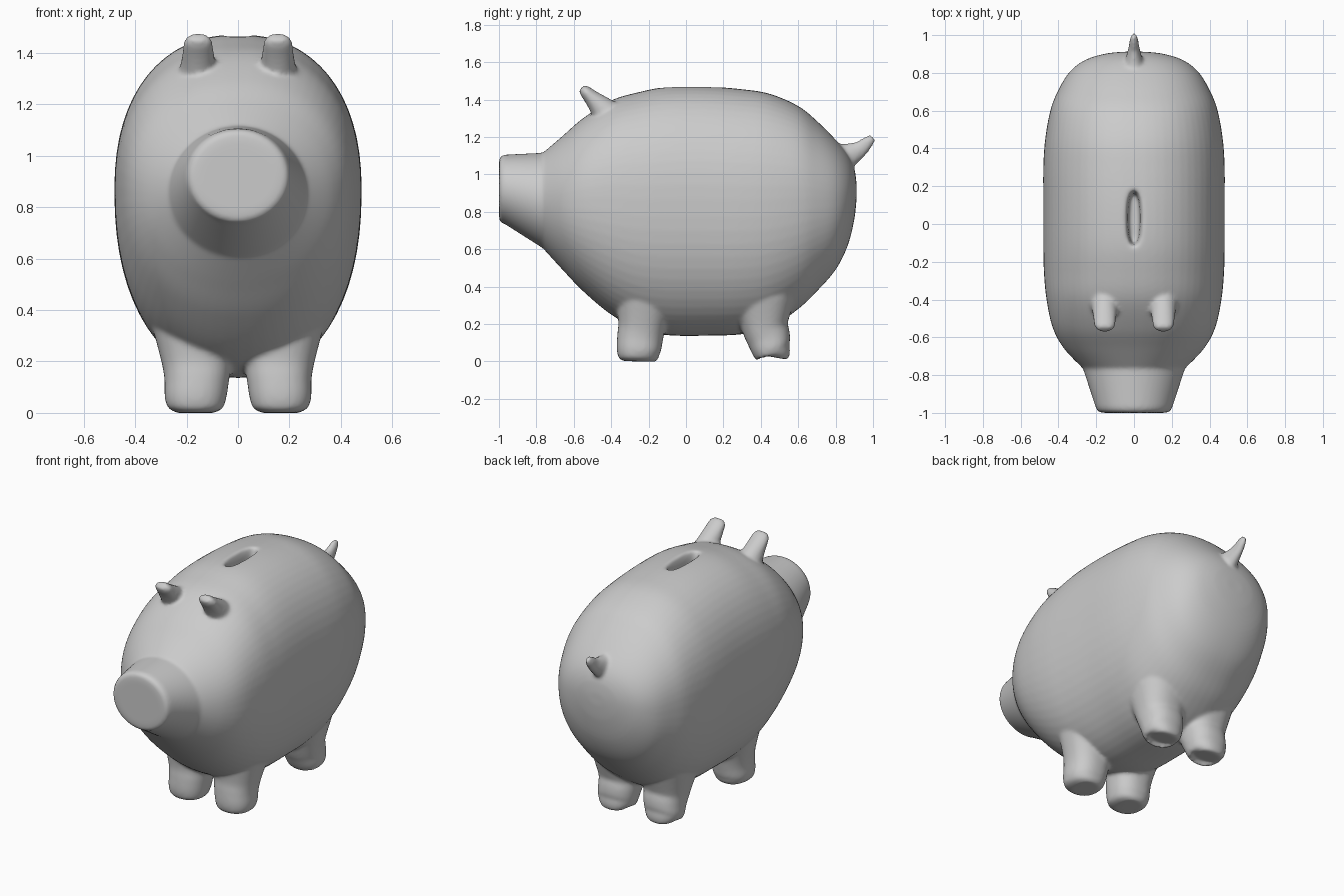
import bpy, bmesh, math
from mathutils import Vector

if "Cube" in bpy.data.objects:
    bpy.data.objects.remove(bpy.data.objects["Cube"])


def oval(t, n):
    """Point on a unit superellipse."""
    c, s = math.cos(t), math.sin(t)
    return (math.copysign(abs(c) ** (2 / n), c), math.copysign(abs(s) ** (2 / n), s))


def loft(name, rings):
    """Closed skin through rings of equal point count."""
    bm = bmesh.new()
    loops = [[bm.verts.new(p) for p in ring] for ring in rings]
    k = len(loops[0])
    for a, b in zip(loops, loops[1:]):
        for i in range(k):
            bm.faces.new((a[i], a[(i + 1) % k], b[(i + 1) % k], b[i]))
    bm.faces.new(loops[0])
    bm.faces.new(loops[-1])
    bmesh.ops.recalc_face_normals(bm, faces=bm.faces)
    me = bpy.data.meshes.new(name)
    bm.to_mesh(me)
    bm.free()
    ob = bpy.data.objects.new(name, me)
    bpy.context.collection.objects.link(ob)
    return ob


def spline(rows, steps=6):
    """Catmull-Rom interpolation of rows of numbers."""
    out = []
    for i in range(len(rows) - 1):
        p0, p1, p2 = rows[max(i - 1, 0)], rows[i], rows[i + 1]
        p3 = rows[min(i + 2, len(rows) - 1)]
        for s in range(steps):
            t = s / steps
            out.append([0.5 * (2 * b + (c - a) * t + (2 * a - 5 * b + 4 * c - d) * t * t
                               + (3 * b - a - 3 * c + d) * t ** 3)
                        for a, b, c, d in zip(p0, p1, p2, p3)])
    return out + [rows[-1]]


def tube(name, path, n=2, k=32):
    """Tube along a path in a plane of constant x; rows are x, y, z, radius in x, other radius."""
    rows = spline(path, 4)
    rings = []
    for i, (x, y, z, rx, rt) in enumerate(rows):
        a, b = rows[max(i - 1, 0)], rows[min(i + 1, len(rows) - 1)]
        d = Vector((0, b[1] - a[1], b[2] - a[2])).normalized()
        side = Vector((0, -d.z, d.y))
        ring = []
        for j in range(k):
            u, v = oval(2 * math.pi * j / k, n)
            ring.append(Vector((x + u * rx, y, z)) + side * v * rt)
        rings.append(ring)
    return loft(name, rings)


# Body and snout: y, top z, bottom z, half width, height fraction of widest point, roundness
snout = [(-1.0, 1.06, 0.78, 0.155, 0.5, 2), (-0.995, 1.095, 0.745, 0.19, 0.5, 2),
         (-0.97, 1.105, 0.735, 0.203, 0.5, 2)]
trunk = [(-0.765, 1.115, 0.605, 0.27, 0.5, 2), (-0.66, 1.205, 0.49, 0.37, 0.52, 2.1),
         (-0.55, 1.30, 0.375, 0.43, 0.54, 2.2), (-0.4, 1.395, 0.25, 0.463, 0.55, 2.25),
         (-0.25, 1.44, 0.17, 0.477, 0.55, 2.25), (-0.1, 1.467, 0.14, 0.48, 0.55, 2.25),
         (0.1, 1.47, 0.137, 0.48, 0.55, 2.25), (0.3, 1.455, 0.145, 0.48, 0.55, 2.25),
         (0.45, 1.43, 0.18, 0.47, 0.55, 2.25), (0.6, 1.365, 0.28, 0.443, 0.55, 2.25),
         (0.7, 1.285, 0.375, 0.405, 0.55, 2.2), (0.8, 1.185, 0.49, 0.345, 0.55, 2.2),
         (0.865, 1.105, 0.62, 0.265, 0.55, 2.1), (0.9, 1.03, 0.76, 0.16, 0.55, 2),
         (0.912, 0.95, 0.87, 0.06, 0.55, 2)]
rings = []
for y, top, bot, w, f, n in snout + spline(trunk):
    mid = bot + (top - bot) * f
    ring = []
    for j in range(64):
        u, v = oval(2 * math.pi * j / 64, n)
        ring.append((u * w, y, mid + v * ((top - mid) if v > 0 else (mid - bot))))
    rings.append(ring)
body = loft("pig_body", rings)

# Coin slot pocket in the back
slot = tube("slot_cutter", [(0, 0.03, 1.36, 0.028, 0.13), (0, 0.03, 1.43, 0.033, 0.14),
                            (0, 0.03, 1.475, 0.045, 0.155), (0, 0.03, 1.6, 0.06, 0.18)], 2.4)
bpy.context.view_layer.objects.active = body
cut = body.modifiers.new("coin_slot", 'BOOLEAN')
cut.object, cut.operation, cut.solver = slot, 'DIFFERENCE', 'EXACT'
bpy.ops.object.modifier_apply(modifier=cut.name)
bpy.data.objects.remove(slot)

# Legs and ears on both sides
parts = []
for s in (-1, 1):
    parts.append(tube("front_leg", [
        (s * 0.165, -0.25, 0.0, 0.07, 0.085), (s * 0.165, -0.25, 0.018, 0.105, 0.105),
        (s * 0.165, -0.252, 0.06, 0.12, 0.118), (s * 0.16, -0.245, 0.13, 0.126, 0.123),
        (s * 0.16, -0.235, 0.2, 0.138, 0.128), (s * 0.16, -0.22, 0.34, 0.175, 0.16)], 2.3))
    parts.append(tube("rear_leg", [
        (s * 0.165, 0.47, 0.022, 0.07, 0.07), (s * 0.165, 0.47, 0.036, 0.105, 0.09),
        (s * 0.165, 0.455, 0.07, 0.12, 0.105), (s * 0.16, 0.44, 0.13, 0.126, 0.118),
        (s * 0.16, 0.42, 0.2, 0.138, 0.128), (s * 0.16, 0.41, 0.34, 0.175, 0.18)], 2.3))
    parts.append(tube("ear", [
        (s * 0.155, -0.40, 1.30, 0.08, 0.09), (s * 0.155, -0.46, 1.365, 0.066, 0.062),
        (s * 0.155, -0.505, 1.41, 0.06, 0.043), (s * 0.155, -0.54, 1.445, 0.054, 0.032),
        (s * 0.155, -0.558, 1.463, 0.035, 0.02)]))

# Pointed tail
parts.append(tube("tail", [(0, 0.80, 1.07, 0.075, 0.10), (0, 0.875, 1.105, 0.045, 0.065),
                           (0, 0.93, 1.135, 0.03, 0.045), (0, 0.975, 1.175, 0.022, 0.032),
                           (0, 1.0, 1.198, 0.014, 0.018)]))

# Fuse everything into one softly blended skin
for ob in parts + [body]:
    ob.select_set(True)
bpy.context.view_layer.objects.active = body
bpy.ops.object.join()
fuse = body.modifiers.new("fuse", 'REMESH')
fuse.mode, fuse.voxel_size = 'VOXEL', 0.0105
soft = body.modifiers.new("soften", 'SMOOTH')
soft.factor, soft.iterations = 0.5, 7
for m in (fuse, soft):
    bpy.ops.object.modifier_apply(modifier=m.name)
bpy.ops.object.shade_smooth()
